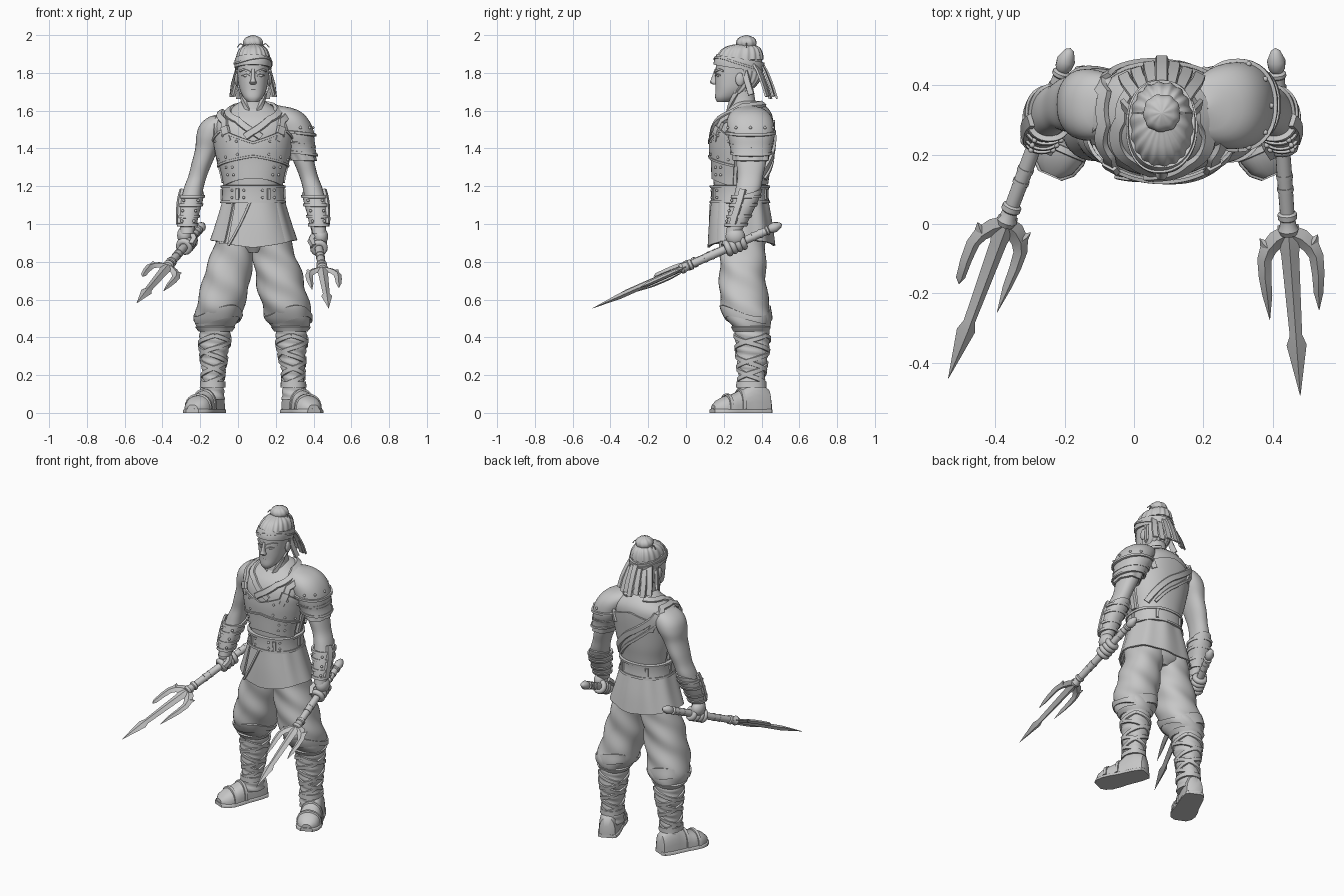
import bpy, bmesh, math
from math import sin, cos, pi, radians
from mathutils import Vector, Matrix

if "Cube" in bpy.data.objects:
    bpy.data.objects.remove(bpy.data.objects["Cube"])

CX = 0.08  # body centre line
mat = bpy.data.materials.new("clay grey")
mat.use_nodes = True
mat.diffuse_color = (0.57, 0.57, 0.57, 1)
mat.node_tree.nodes["Principled BSDF"].inputs["Base Color"].default_value = mat.diffuse_color


def finish(name, bm, thick=0, angle=40):
    me = bpy.data.meshes.new(name)
    bm.to_mesh(me)
    bm.free()
    me.materials.append(mat)
    ob = bpy.data.objects.new(name, me)
    bpy.context.collection.objects.link(ob)
    bpy.ops.object.select_all(action='DESELECT')
    ob.select_set(True)
    bpy.context.view_layer.objects.active = ob
    if thick:
        m = ob.modifiers.new("thickness", 'SOLIDIFY')
        m.thickness, m.offset = thick, -1
        bpy.ops.object.modifier_apply(modifier=m.name)
    bpy.ops.object.shade_smooth_by_angle(angle=radians(angle))


def grid(name, rows, wrap=True, cap=True, thick=0, angle=40):
    """Skin a list of equal point rows."""
    bm = bmesh.new()
    vs = [[bm.verts.new(p) for p in r] for r in rows]
    n = len(rows[0])
    for a, b in zip(vs, vs[1:]):
        for i in range(n if wrap else n - 1):
            k = (i + 1) % n
            bm.faces.new((a[i], a[k], b[k], b[i]))
    if cap:
        bm.faces.new(vs[0][::-1])
        bm.faces.new(vs[-1])
        bmesh.ops.remove_doubles(bm, verts=bm.verts, dist=1e-5)
        bmesh.ops.recalc_face_normals(bm, faces=bm.faces)
    finish(name, bm, thick, angle)


def at(rings, z):
    """Smoothly interpolate (x, y, rx, ry) at height z."""
    R = sorted(rings)
    z = min(max(z, R[0][0]), R[-1][0])
    i = max(k for k in range(len(R) - 1) if R[k][0] <= z)
    h = R[i + 1][0] - R[i][0]
    t = (z - R[i][0]) / h

    def slope(j, c):
        lo, hi = R[max(j - 1, 0)], R[min(j + 1, len(R) - 1)]
        return (hi[c] - lo[c]) / (hi[0] - lo[0]) * h
    return [(2*t**3 - 3*t*t + 1) * R[i][c] + (t**3 - 2*t*t + t) * slope(i, c)
            + (3*t*t - 2*t**3) * R[i + 1][c] + (t**3 - t*t) * slope(i + 1, c) for c in range(1, 5)]


def surf(rings, deg, z, off=0.0):
    """Point on a body; 0 degrees is the front, 90 is +x."""
    x, y, rx, ry = at(rings, z)
    s, c = sin(radians(deg)), cos(radians(deg))
    pw = lambda v: math.copysign(abs(v) ** 0.9, v)
    return Vector((CX + x + (rx + off) * pw(s), y - (ry + off) * pw(c), z))


def shell(name, rings, z0, z1, a0=0, a1=360, off=0.0, thick=0.012, rip=(0, 0, 0), na=40, nz=14, cap=False):
    full = a1 - a0 == 360
    f0 = z0 if callable(z0) else lambda a: z0
    f1 = z1 if callable(z1) else lambda a: z1
    rows = []
    for j in range(nz + 1):
        row = []
        for i in range(na if full else na + 1):
            a = a0 + (a1 - a0) * i / na
            z = f0(a) + (f1(a) - f0(a)) * j / nz
            row.append(surf(rings, a, z, off + rip[1] * sin(rip[0] * radians(a) + rip[2] * z)))
        rows.append(row)
    grid(name, rows, full, cap, 0 if cap else thick)


def loft(name, rings, rip=(0, 0, 0), nz=30):
    shell(name, rings, min(r[0] for r in rings), max(r[0] for r in rings), rip=rip, nz=nz, cap=True)


def ribbon(name, pts, outs, w, t):
    """Flat strip along points, facing the out vectors."""
    rows = []
    for i, p in enumerate(pts):
        d = (pts[min(i + 1, len(pts) - 1)] - pts[max(i - 1, 0)]).normalized()
        side = d.cross(outs[i]).normalized() * w / 2
        up = side.cross(d).normalized() * t / 2
        rows.append([p + side - up, p + side * 0.8 + up, p - side * 0.8 + up, p - side - up])
    grid(name, rows)


def strap(name, rings, path, w=0.03, t=0.014, off=0.012, n=14):
    """Ribbon that follows a body through (angle, height) points."""
    pts, outs = [], []
    for (a, z), (b, y) in zip(path, path[1:]):
        for k in range(n + 1 if (b, y) == path[-1] else n):
            A, Z = a + (b - a) * k / n, z + (y - z) * k / n
            across = surf(rings, A + 2, Z) - surf(rings, A - 2, Z)
            outs.append(across.cross(surf(rings, A, Z + .004) - surf(rings, A, Z - .004)).normalized())
            pts.append(surf(rings, A, Z) + outs[-1] * off)
    ribbon(name, pts, outs, w, t)


def balls(name, centres, r):
    bm = bmesh.new()
    for c in centres:
        bmesh.ops.create_uvsphere(bm, u_segments=14, v_segments=10, radius=1,
                                  matrix=Matrix.Translation(c) @ Matrix.Diagonal((*r, 1)))
    finish(name, bm)


def lathe(name, profile, m, seg=16):
    grid(name, [[m @ Vector((r * cos(2*pi*k/seg), r * sin(2*pi*k/seg), s)) for k in range(seg)] for s, r in profile])


# Torso, pelvis and neck: rows are (z, x, y, rx, ry)
torso = [(1.06, 0, .287, .16, .143), (1.16, 0, .285, .148, .136), (1.24, 0, .287, .156, .142), (1.32, 0, .292, .175, .15),
         (1.42, 0, .295, .195, .158), (1.50, 0, .303, .208, .157), (1.56, 0, .317, .195, .143), (1.60, 0, .33, .145, .115),
         (1.63, 0, .327, .095, .088), (1.65, 0, .32, .065, .07)]
loft("torso", torso)
loft("pelvis", [(.85, 0, .3, .06, .09), (.9, 0, .3, .15, .12), (1.1, 0, .285, .15, .135)])
loft("neck", [(1.56, 0, .3, .085, .085), (1.61, 0, .3, .075, .077), (1.65, 0, .298, .064, .07), (1.72, 0, .29, .06, .065)])

# Wrapped collar
for s in (1, -1):
    strap("collar_band", torso, [(s * 150, 1.63), (s * 75, 1.615), (s * 22, 1.55), (s * -10, 1.46)], .04, .014, .006 + .004 * s)

# Body armour with trim, rivets and straps
chest_top = lambda a: 1.43 + .06 * min(abs(a) / 45, 1) - .05 * max(abs(a) - 50, 0) / 30
chest_low = lambda a: 1.36 - .05 * abs(a) / 80
shell("chest_plate", torso, chest_low, chest_top, -80, 80, .016)
shell("belly_plate", torso, lambda a: 1.22 + .02 * cos(radians(a * 2)), lambda a: chest_low(a) + .012, -78, 78, .01)
shell("back_plate", torso, 1.21, lambda a: 1.55 - .08 * abs(a - 180) / 75, 102, 258, .01)
for label, f in (("chest_top_trim", chest_top), ("chest_lower_trim", chest_low)):
    strap(label, torso, [(a, f(a)) for a in range(-80, 81, 10)], .014, .01, .017, 2)
balls("armour_rivets", [surf(torso, a, f(a) + d, .017) for a in (-68, -45, -22, 22, 45, 68)
                        for f, d in ((chest_top, -.022), (chest_low, .022))]
      + [surf(torso, a, z, .012) for a in (-50, -35, 35, 50) for z in (1.26, 1.3)], (.007, .007, .007))
for s in (1, -1):
    strap("side_lacing", torso, [(s * 90, 1.22), (s * 90, 1.4)], .04, .014, .008)
    strap("shoulder_strap", torso, [(s * 36, 1.44), (s * 44, 1.54), (s * 75, 1.585), (s * 110, 1.585), (s * 138, 1.52), (s * 145, 1.45)], .038, .016, .012)
    strap("strap_buckle", torso, [(s * 38, 1.475), (s * 41, 1.51)], .05, .014, .02)
    strap("armhole_edge", torso, [(s * 82, 1.42), (s * 68, 1.5), (s * 78, 1.57), (s * 102, 1.57), (s * 112, 1.5), (s * 98, 1.42)], .018, .012, .006)
strap("back_sling", torso, [(-130, 1.56), (-180, 1.42), (-235, 1.24)], .04, .014, .016)
strap("back_sling_edge", torso, [(-120, 1.54), (-172, 1.38), (-215, 1.24)], .02, .012, .016)

# Belt
shell("belt", torso, 1.12, 1.195, off=.016, thick=.02, nz=4)
for z in (1.118, 1.197):
    shell("belt_rim", torso, z - .007, z + .007, off=.022, thick=.02, nz=3)
for a in (-28, 28, 90, 150, 210, 270):
    strap("belt_plate", torso, [(a, 1.128), (a, 1.188)], .02, .01, .019)
balls("belt_rivets", [surf(torso, a, z, .018) for a in (-40, -15, 15, 40) for z in (1.14, 1.178)], (.007, .007, .007))

# Skirt with overlapping front flap
skirt = [(.86, 0, .296, .248, .176), (1.0, 0, .291, .2, .163), (1.13, 0, .286, .16, .145)]
shell("skirt", skirt, lambda a: .885 + .03 * abs(sin(radians(a))), 1.13, 38, 322, .002, .01, (9, .004, 0), 80)
shell("skirt_front_flap", skirt, lambda a: .875 + .0006 * abs(a), 1.13, -32, 50, .006, .01, (5, .003, 0))
shell("skirt_under_flap", skirt, .895, 1.13, -50, 0, -.006, .01)
strap("flap_edge", skirt, [(-4, 1.12), (-30, .885)], .014, .008, .009)

# Legs, boots and arms on both sides
pants = [(.43, .2, .345, .08, .086), (.455, .2, .343, .098, .098), (.5, .188, .331, .12, .119), (.56, .176, .314, .126, .128),
         (.65, .152, .303, .127, .126), (.75, .132, .3, .123, .122), (.88, .1, .3, .108, .122), (1.0, .085, .29, .095, .125)]
shin = [(.07, .215, .345, .064, .075), (.18, .213, .347, .057, .07), (.28, .208, .35, .067, .08), (.37, .204, .352, .08, .09),
        (.46, .2, .348, .083, .09)]
arm = [(.95, .35, .25, .036, .04), (1.04, .343, .28, .045, .052), (1.12, .33, .31, .054, .062), (1.19, .315, .33, .052, .067),
       (1.25, .295, .34, .049, .067), (1.32, .272, .345, .054, .078), (1.4, .244, .345, .062, .086), (1.47, .22, .345, .08, .102),
       (1.53, .195, .342, .083, .098), (1.57, .165, .34, .062, .07), (1.585, .15, .34, .015, .015)]
upper = [(-.012, .03, .06), (0, .05, .11), (.05, .06, .15), (.1, .062, .15), (.15, .063, .108), (.2, .07, .085), (.25, .071, .072),
         (.29, .058, .052), (.315, .03, .028)]


def boot(name, z0, grow, tall, power):
    rows = []
    for u, w, h in upper:
        arc = [(cos(pi*k/14), abs(sin(pi*k/14)) ** power * (tall or h)) for k in range(15)]
        rows.append([heel + fwd * u * (1 + grow * 2) + side * (w + grow) * math.copysign(abs(c) ** power, c)
                     + Vector((0, 0, z0 + h)) for c, h in arc])
    grid(name, rows)


for s, tag in ((1, "left_"), (-1, "right_")):
    P, S, A = ([(r[0], s * r[1], *r[2:]) for r in rings] for rings in (pants, shin, arm))
    loft(tag + "trouser", P, (3, .005, 38), 44)
    shell(tag + "trouser_fold", P, lambda a: .49 + .02 * sin(radians(a * 2)), lambda a: .54 + .03 * sin(radians(a * 2 + 40)),
          off=.006, rip=(4, .005, 0))
    shell(tag + "trouser_cuff", P, .43, .455, off=.008, thick=.015, nz=4)
    loft(tag + "shin", S, (2, .003, 150), 40)
    for a in (0, 140):
        for d in (1, -1):
            strap(tag + "shin_wrap", S, [(a, .41), (a + d * 540, .15)], .026, .01, .003, 80)
    shell(tag + "ankle_wrap", S, .135, .165, off=.01, thick=.014, nz=3)
    heel, fwd, side = Vector((CX + s * .195, .432, 0)), Vector((s * .4, -.917, 0)), Vector((.917, s * .4, 0))
    boot(tag + "boot", .015, 0, 0, .8)
    boot(tag + "boot_sole", 0, .007, .022, .35)
    for u, w, h in ((.16, .066, .103), (.235, .072, .077)):
        pts = [heel + fwd * u + side * w * cos(pi*k/12) + Vector((0, 0, .02 + h * abs(sin(pi*k/12)) ** .8)) for k in range(13)]
        ribbon(tag + "boot_strap", pts, [p - heel - fwd * u for p in pts], .022, .01)

    # Arm and bracer
    loft(tag + "arm", A, nz=44)
    shell(tag + "bracer", A, .99, lambda a: 1.16 - .025 * cos(radians(a)), off=.009, thick=.012)
    for z in (.995, 1.04, 1.1, 1.145):
        shell(tag + "bracer_band", A, z - .008, z + .008, off=.016, thick=.015, nz=3)
    strap(tag + "bracer_splint", A, [(s * 70, 1.0), (s * 70, 1.18)], .04, .014, .012)
    balls(tag + "bracer_studs", [surf(A, a, z, .017) for a in (-30, 30) for z in (1.015, 1.07, 1.125)], (.008, .008, .008))

# Layered guard on the left shoulder
guard = [(1.43, .235, .345, .093, .115), (1.5, .215, .342, .1, .122), (1.56, .185, .338, .1, .115), (1.6, .155, .335, .085, .088),
         (1.62, .135, .333, .045, .05), (1.628, .125, .333, .005, .005)]
shell("shoulder_guard", guard, lambda a: 1.48 - .015 * sin(radians(a)), 1.628, off=.003)
strap("guard_rim", guard, [(a, 1.485 - .015 * sin(radians(a))) for a in range(0, 361, 30)], .018, .014, .006, 3)
balls("guard_rivets", [surf(guard, a, 1.51, .005) for a in (20, 55, 90, 125, 160)], (.008, .008, .008))
for z, off in ((1.42, .022), (1.375, .024)):
    shell("guard_lame", arm, lambda a: z - .01 * sin(radians(a)), z + .06, off=off, nz=5)
    shell("lame_rim", arm, lambda a: z - .006 - .01 * sin(radians(a)), lambda a: z + .008 - .01 * sin(radians(a)), off=off + .005, nz=2)
shell("sleeve", arm, 1.335, 1.45, off=.014, rip=(7, .004, 20))

# Head and face
head = [(1.645, 0, .195, .026, .03), (1.665, 0, .212, .048, .057), (1.71, 0, .246, .07, .09), (1.76, 0, .268, .08, .113),
        (1.82, 0, .277, .084, .12), (1.87, 0, .283, .084, .12), (1.92, 0, .292, .07, .1), (1.945, 0, .3, .043, .065),
        (1.955, 0, .305, .008, .01)]
loft("head", head)
loft("nose", [(1.738, 0, .158, .012, .014), (1.748, 0, .15, .019, .023), (1.765, 0, .152, .012, .02), (1.82, 0, .162, .008, .01)], nz=12)
balls("lips", [(CX, .163, 1.712), (CX, .166, 1.703)], (.022, .008, .005))
balls("chin", [(CX, .18, 1.668)], (.026, .02, .018))
for s in (1, -1):
    strap("eyebrow", head, [(s * 8, 1.802), (s * 20, 1.811), (s * 36, 1.818), (s * 52, 1.81)], .012, .01, .002, 4)
    balls("eye", [surf(head, s * 26, 1.785, -.005)], (.017, .008, .007))
    strap("upper_eyelid", head, [(s * 12, 1.784), (s * 26, 1.795), (s * 42, 1.787)], .006, .006, .002, 5)
    balls("ear", [(CX + s * .086, .285, 1.765)], (.012, .024, .035))
    strap("neck_muscle", [(1.56, 0, .3, .06, .07), (1.72, 0, .29, .06, .07)], [(s * 10, 1.58), (s * 75, 1.7)], .025, .02, .004)

# Hair, headband, top knot and hanging tails
band_low = lambda a: 1.822 + .022 * cos(radians(a))
shell("back_hair", head, 1.69, 1.85, 100, 260, .01, .015, (22, .003, 0), 90)
shell("crown_hair", head, 1.87, 1.955, off=.006, rip=(18, .003, 0), na=108)
shell("headband", head, band_low, lambda a: band_low(a) + .055, off=.013, thick=.016)
strap("headband_fold", head, [(a, band_low(a) + .028 + .01 * sin(radians(a * 2))) for a in range(0, 361, 20)], .012, .008, .014, 3)
shell("topknot", [(1.922, 0, .32, .03, .03), (1.94, 0, .32, .046, .048), (1.965, 0, .32, .052, .053), (1.988, 0, .32, .036, .037),
                  (2.0, 0, .32, .004, .004)], 1.922, 2.0, rip=(9, .0015, 30), na=72, cap=True)
lathe("topknot_tie", [(-.008, 0), (-.008, .036), (0, .042), (.008, .036), (.008, 0)], Matrix.Translation((CX, .317, 1.932)))
for i in range(7):
    x = (i - 3) * .034
    pts = [Vector((CX + x * k, y - abs(x) * .5, z - .012 * (i % 2))) for k, y, z in
           ((.6, .405, 1.865), (.8, .435, 1.81), (1, .462, 1.74), (1.08, .482, 1.675))]
    ribbon("hair_tail", pts, [Vector((x * 5, 1, .4))] * 4, .038, .01)
for s in (1, -1):
    pts = [Vector((CX + s * x, y, z)) for x, y, z in ((.083, .31, 1.81), (.095, .325, 1.75), (.112, .345, 1.685))]
    ribbon("side_lock", pts, [Vector((s, -.2, 0))] * 3, .035, .012)
    for b in (.06, .085):
        pts = [Vector((CX + s * x, .32, z)) for x, z in ((.03, 1.94), (b * .8, 1.955), (b, 1.935))]
        ribbon("loose_wisp", pts, [Vector((0, -1, 0))] * 3, .006, .006)


# Trident with gripping hand
def blade(name, m, path, thick):
    rows = []
    for i, (l, u, w) in enumerate(path):
        a, b = path[max(i - 1, 0)], path[min(i + 1, len(path) - 1)]
        n = Vector((b[1] - a[1], 0, a[0] - b[0])).normalized()
        c, up = Vector((l, 0, u)), Vector((0, thick * min(1, w / .015), 0))
        rows.append([m @ p for p in (c + n * w, c + up, c - n * w, c - up)])
    grid(name, rows, angle=25)


def trident(tag, butt, tip, across, s, reach):
    butt, d = Vector(butt), (Vector(tip) - Vector(butt)).normalized()
    x = (Vector(across) - d * Vector(across).dot(d)).normalized()
    m = Matrix((x, d.cross(x), d)).transposed().to_4x4()
    m.translation = butt
    lathe(tag + "trident_shaft", [(0, 0), (.01, .014), (.04, .027), (.065, .024), (.075, .017), (.08, .026), (.09, .026), (.095, .021),
                                  (.4, .022), (.52, .021), (.525, .028), (.54, .028), (.545, .022), (.56, .024), (.575, .03),
                                  (.59, .024), (.6, 0)], m)
    for u in (.12, .16, .4, .44):
        lathe(tag + "shaft_ring", [(u, 0), (u, .024), (u + .012, .024), (u + .012, 0)], m)
    blade(tag + "centre_prong", m, [(0, .56, .03), (0, .6, .036), (0, .65, .026), (0, .91, .018), (0, .94, .029), (0, 1.1, .0008)], .015)
    for k, end in zip((1, -1), reach):
        blade(tag + "side_prong", m, [(k * l, u, w) for l, u, w in ((0, .585, .026), (.035, .603, .028), (.062, .632, .025),
              (.075, .665, .021), (.077, .72, .018), (.074, .78, .014), (.072, end, .0008))], .012)
        blade(tag + "prong_barb", m, [(k * .06, .63, .022), (k * .075, .612, .012), (k * .084, .597, .0008)], .01)
    # Fist around the shaft
    g = m @ Vector((0, 0, .275))
    balls(tag + "palm", [g + Vector((s * .012, .004, .045))], (.04, .052, .05))
    for i in range(4):
        u = .23 + .028 * i
        lathe(tag + "finger", [(u + .017 * sin(pi*k/5), .03 - .017 * cos(pi*k/5)) for k in range(11)], m)
    pts = [g + Vector(v) for v in ((-s * .03, -.01, .05), (-s * .042, -.035, .025), (-s * .025, -.06, -.005))]
    ribbon(tag + "thumb", pts, [Vector((-s, -.3, .2))] * 3, .03, .026)


trident("left_", (.408, .508, 1.0), (.481, -.508, .548), (.145, .03, .01), 1, (.835, .855))
trident("right_", (-.183, .508, 1.0), (-.537, -.448, .58), (.135, -.09, -.09), -1, (.865, .8))
